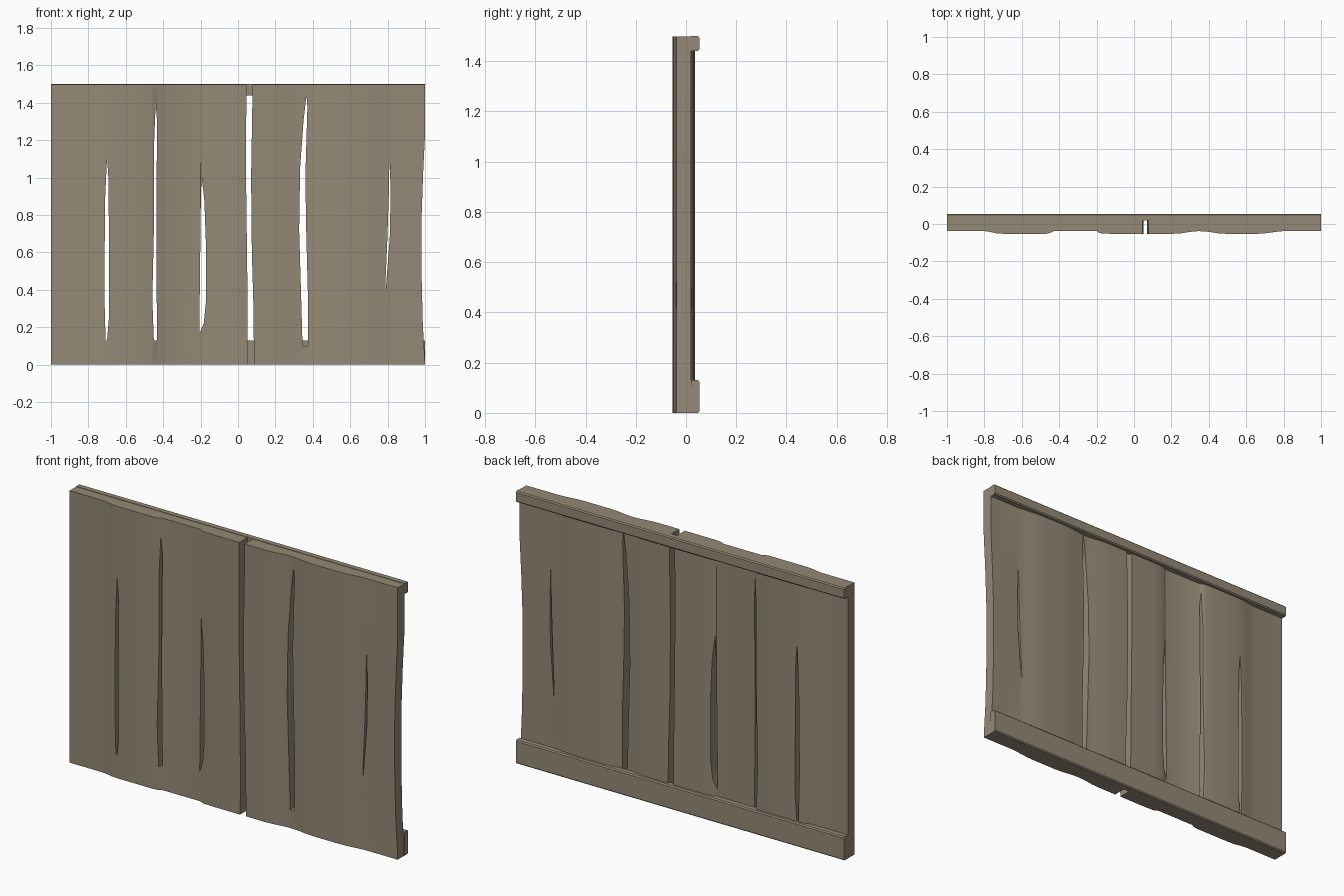
import bpy, bmesh

if "Cube" in bpy.data.objects:
    bpy.data.objects.remove(bpy.data.objects["Cube"])

wood = bpy.data.materials.new("weathered_wood")
wood.diffuse_color = (0.30, 0.25, 0.18, 1)
wood.use_nodes = True
wood.node_tree.nodes["Principled BSDF"].inputs["Base Color"].default_value = wood.diffuse_color


def prism(bm, points, vector):
    """Closed prism from an outline swept along a vector."""
    face = bm.faces.new([bm.verts.new(p) for p in points])
    top = bmesh.ops.extrude_face_region(bm, geom=[face])["geom"]
    verts = [v for v in top if isinstance(v, bmesh.types.BMVert)]
    bmesh.ops.translate(bm, verts=verts, vec=vector)
    bmesh.ops.recalc_face_normals(bm, faces=bm.faces)


def finish(bm, name):
    mesh = bpy.data.meshes.new(name)
    bm.to_mesh(mesh)
    bm.free()
    mesh.materials.append(wood)
    obj = bpy.data.objects.new(name, mesh)
    bpy.context.collection.objects.link(obj)
    return obj


def activate(obj):
    bpy.ops.object.select_all(action='DESELECT')
    obj.select_set(True)
    bpy.context.view_layer.objects.active = obj


# Planks: gently bulging plan profile, mirrored front to back
MID = -0.009
half = [(-1, .029), (-.8, .029), (-.77, .033), (-.73, .042), (-.68, .044),
        (-.47, .044), (-.45, .039), (-.43, .029), (-.2, .029), (-.19, .036),
        (-.17, .042), (-.1, .044), (.2, .044), (.25, .041), (.3, .033),
        (.345, .029), (.4, .033), (.45, .041), (.5, .044), (.65, .044),
        (.7, .041), (.76, .033), (.8, .029), (1, .029)]
bm = bmesh.new()
outline = [(x, MID - h, 0) for x, h in half]
outline += [(x, MID + h, 0) for x, h in reversed(half)]
prism(bm, outline, (0, 0, 1.498))
planks = finish(bm, "wall_planks")

# Worn gaps between planks, the full-height joint and the worn right edge
gaps = [
    [(-.70, 1.11), (-.692, .98), (-.69, .6), (-.69, .25), (-.70, .13),
     (-.708, .13), (-.715, .4), (-.71, .9)],
    [(-.44, 1.40), (-.433, 1.3), (-.437, .7), (-.433, .13), (-.45, .13),
     (-.458, .35), (-.448, .8), (-.448, 1.2)],
    [(-.195, 1.01), (-.18, .88), (-.172, .66), (-.172, .33), (-.183, .22),
     (-.207, .165), (-.203, .5), (-.199, .85)],
    [(.045, 1.6), (.043, 1.0), (.05, .45), (.052, .15), (.048, -.1),
     (.086, -.1), (.083, .3), (.074, .6), (.07, 1.0), (.08, 1.6)],
    [(.366, 1.44), (.371, 1.38), (.36, 1.0), (.365, .7), (.373, .4),
     (.373, .1), (.345, .1), (.335, .45), (.327, .72), (.332, 1.05),
     (.35, 1.3)],
    [(.81, 1.115), (.816, .93), (.812, .69), (.79, .4), (.788, .43),
     (.798, .66), (.806, .9)],
    [(1.1, -.1), (1.002, -.1), (.999, .02), (.988, .22), (.981, .5),
     (.982, .8), (.99, 1.03), (1.001, 1.25), (1.1, 1.25)],
]
bm = bmesh.new()
for gap in gaps:
    prism(bm, [(x, -.2, z) for x, z in gap], (0, .4, 0))
cutter = finish(bm, "gap_cutter")
cutter.hide_render = True
cut = planks.modifiers.new("gaps", 'BOOLEAN')
cut.operation, cut.solver, cut.object = 'DIFFERENCE', 'EXACT', cutter
activate(planks)
bpy.ops.object.modifier_apply(modifier=cut.name)
bpy.data.objects.remove(cutter)
bpy.ops.object.shade_smooth_by_angle(angle=0.6)

# Backing rails with softened rear edges
for name, low, high in (("bottom_rail", 0, .13), ("top_rail", 1.44, 1.5)):
    bm = bmesh.new()
    b, c = .053, .006
    prism(bm, [(-1, .019, low), (-1, b - c, low), (-1, b, low + c),
               (-1, b, high - c), (-1, b - c, high), (-1, .019, high)],
          (2, 0, 0))
    finish(bm, name)
